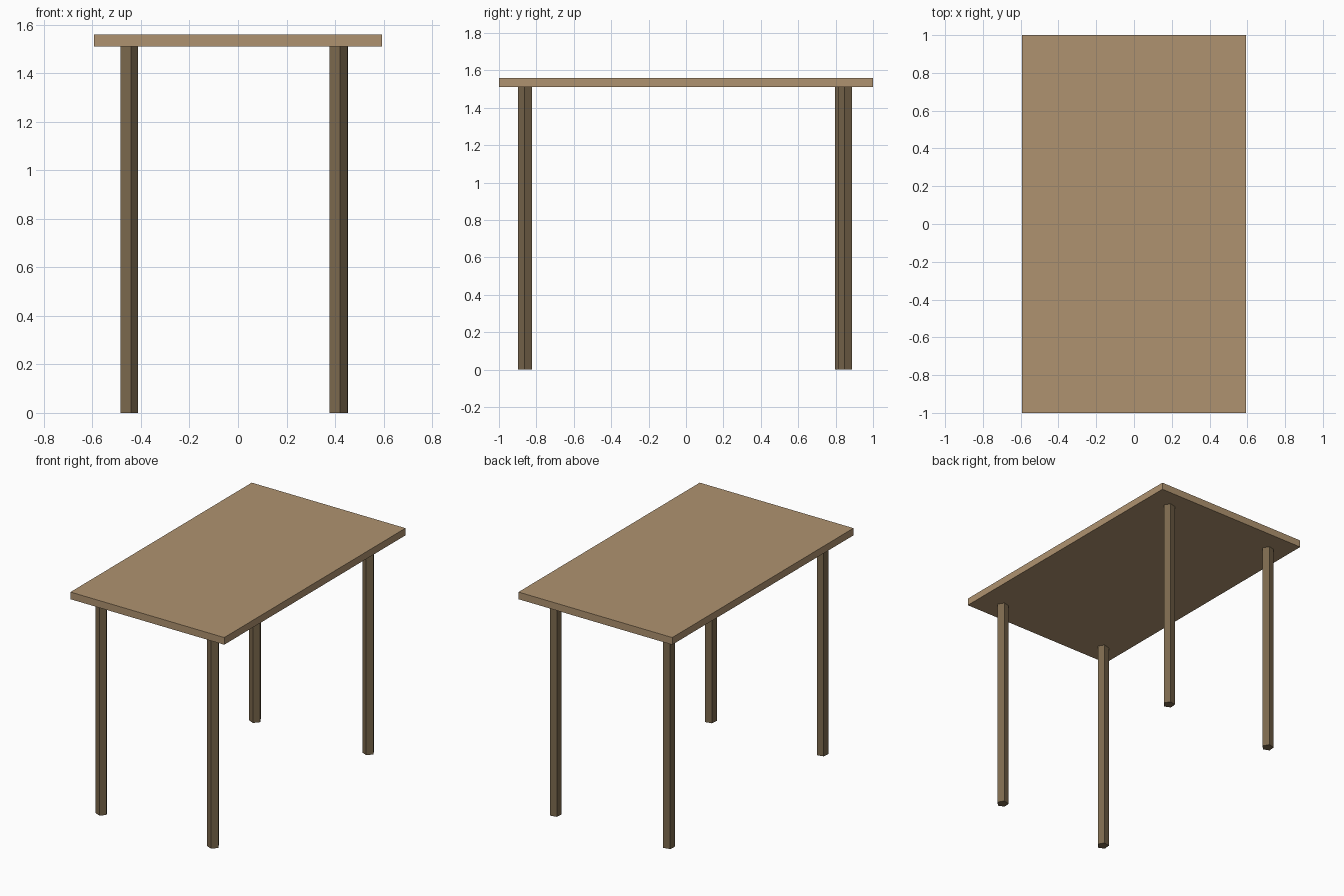
import bpy
from math import radians

if "Cube" in bpy.data.objects:
    bpy.data.objects.remove(bpy.data.objects["Cube"])


def material(name, rgb):
    m = bpy.data.materials.new(name)
    m.diffuse_color = (*rgb, 1)
    m.use_nodes = True
    m.node_tree.nodes["Principled BSDF"].inputs["Base Color"].default_value = m.diffuse_color
    return m


top_wood = material("light_wood", (0.43, 0.29, 0.16))
leg_wood = material("dark_wood", (0.20, 0.14, 0.075))

LEG_TOP, TOP = 1.51, 1.56

# Table top: thin rectangular slab
bpy.ops.mesh.primitive_cube_add(size=1, location=(0, 0, (LEG_TOP + TOP) / 2))
slab = bpy.context.object
slab.name = "table_top"
slab.scale = (1.188, 2, TOP - LEG_TOP)
bpy.ops.object.transform_apply(location=False, rotation=False, scale=True)
slab.data.materials.append(top_wood)

# Legs: slim five-sided posts, slightly unevenly placed
legs = {
    "front_left_leg": (-0.451, -0.859),
    "front_right_leg": (0.412, -0.859),
    "back_left_leg": (-0.451, 0.836),
    "back_right_leg": (0.413, 0.851),
}
for name, (x, y) in legs.items():
    bpy.ops.mesh.primitive_cylinder_add(vertices=5, radius=0.04, depth=LEG_TOP,
                                        location=(x, y, LEG_TOP / 2),
                                        rotation=(0, 0, radians(-5 - 90)))
    leg = bpy.context.object
    leg.name = name
    leg.data.materials.append(leg_wood)
